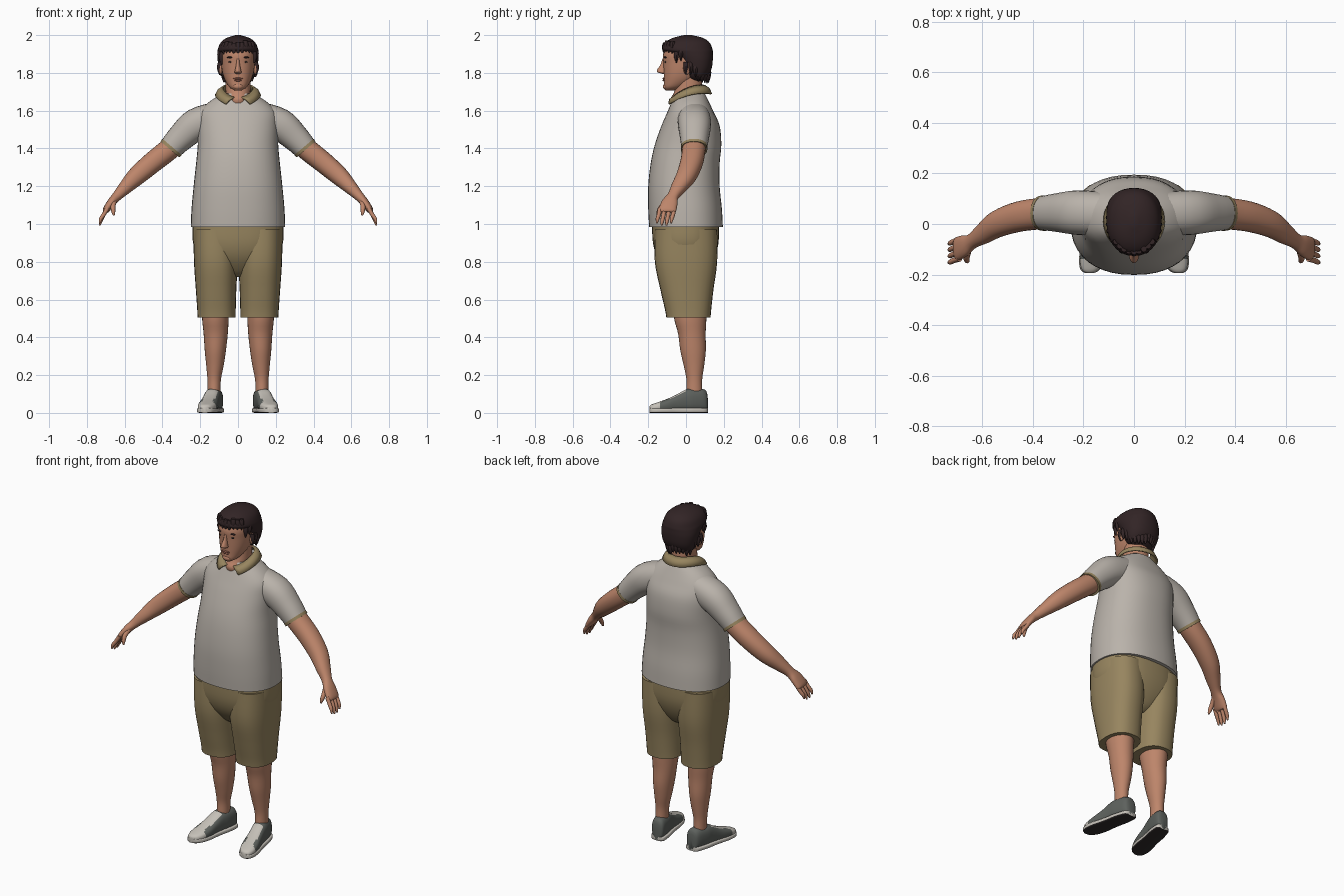
import bpy, bmesh, math, random
from mathutils import Vector

random.seed(4)
if "Cube" in bpy.data.objects:
    bpy.data.objects.remove(bpy.data.objects["Cube"])

X, Y, Z = Vector((1, 0, 0)), Vector((0, 1, 0)), Vector((0, 0, 1))


def material(name, r, g, b):
    m = bpy.data.materials.new(name)
    m.use_nodes = True
    m.diffuse_color = (r, g, b, 1)
    bsdf = m.node_tree.nodes["Principled BSDF"]
    bsdf.inputs["Base Color"].default_value = (r, g, b, 1)
    bsdf.inputs["Roughness"].default_value = 0.8
    return m


SHIRT = material("shirt_grey", .49, .45, .405)
KHAKI = material("khaki", .31, .235, .115)
SKIN = material("skin", .51, .235, .145)
HAIR = material("dark_hair", .032, .018, .019)
SHOE = material("shoe_grey", .11, .12, .11)
WHITE = material("shoe_white", .56, .53, .48)
SOLE = material("sole_dark", .03, .025, .025)
LIPS = material("lips", .36, .14, .095)
parts = []


def finish(bm, name, mats, rule=None):
    bmesh.ops.recalc_face_normals(bm, faces=bm.faces)
    bm.normal_update()
    if rule:
        for f in bm.faces:
            f.material_index = rule(f.calc_center_median(), f.normal)
    me = bpy.data.meshes.new(name)
    bm.to_mesh(me)
    bm.free()
    for m in mats:
        me.materials.append(m)
    ob = bpy.data.objects.new(name, me)
    bpy.context.collection.objects.link(ob)
    parts.append(ob)
    return ob


def smooth_rows(rows, steps):
    """Catmull-Rom interpolation of every value in the rows."""
    out = []
    for i in range(len(rows) - 1):
        a, b, c, d = (rows[max(i - 1, 0)], rows[i], rows[i + 1],
                      rows[min(i + 2, len(rows) - 1)])
        for k in range(steps):
            t = k / steps
            out.append([q + t / 2 * (r - p + t * (2 * p - 5 * q + 4 * r - s
                        + t * (3 * (q - r) + s - p)))
                        for p, q, r, s in zip(a, b, c, d)])
    return out + [list(rows[-1])]


def loft(name, rows, mats, axes=None, side=1, power=2.2, sides=28, steps=4, rule=None):
    """Skin through rounded rings given as x, y, z and two radii."""
    rows = smooth_rows(rows, steps)
    bm = bmesh.new()
    rings = []
    for i, (x, y, z, ru, rv) in enumerate(rows):
        if axes:
            u, v = axes
        else:
            d = Vector(rows[min(i + 1, len(rows) - 1)][:3]) - Vector(rows[max(i - 1, 0)][:3])
            d.normalize()
            u = (Y - d * d.y).normalized()
            v = d.cross(u)
        ring = []
        for k in range(sides):
            a = math.tau * k / sides
            c, s = (math.copysign(abs(w) ** (2 / power), w) for w in (math.cos(a), math.sin(a)))
            p = Vector((x, y, z)) + u * c * max(ru, .001) + v * s * max(rv, .001)
            ring.append(bm.verts.new((p.x * side, p.y, p.z)))
        rings.append(ring)
    for a, b in zip(rings, rings[1:]):
        for k in range(sides):
            n = (k + 1) % sides
            bm.faces.new((a[k], a[n], b[n], b[k]))
    bm.faces.new(rings[0])
    bm.faces.new(rings[-1])
    return finish(bm, name, mats, rule)


def stack(name, levels, mat, **kw):
    """Loft upright levels given as z, front y, back y, half width, x."""
    rows = [(lv[4] if len(lv) > 4 else 0, (lv[1] + lv[2]) / 2, lv[0], lv[3], (lv[2] - lv[1]) / 2)
            for lv in levels]
    return loft(name, rows, [mat], axes=(X, Y), **kw)


def blob(name, loc, size, mat):
    bm = bmesh.new()
    bmesh.ops.create_uvsphere(bm, u_segments=16, v_segments=10, radius=1)
    bmesh.ops.scale(bm, vec=size, verts=bm.verts)
    bmesh.ops.translate(bm, vec=loc, verts=bm.verts)
    return finish(bm, name, [mat])


# Shirt body and shorts seat
stack("shirt_body", [(.985, -.195, .195, .25), (1.08, -.2, .19, .246), (1.2, -.2, .178, .235),
                     (1.32, -.187, .178, .222), (1.42, -.165, .187, .213), (1.52, -.13, .178, .213),
                     (1.59, -.1, .148, .205), (1.645, -.077, .122, .155), (1.69, -.06, .1, .085)],
      SHIRT, sides=40, power=2.3)
stack("shorts_seat", [(1.0, -.18, .175, .24), (.9, -.175, .172, .238), (.82, -.15, .15, .2),
                      (.75, -.1, .11, .1), (.72, -.06, .07, .04)], KHAKI, sides=36, power=2.4)

# Neck, head and face
stack("neck", [(1.6, -.06, .09, .06), (1.655, -.084, .09, .055), (1.69, -.066, .088, .064),
               (1.73, -.055, .085, .066), (1.8, -.05, .085, .066)], SKIN)
stack("head", [(1.708, -.108, -.06, .02), (1.725, -.117, -.01, .046), (1.76, -.117, .05, .068),
               (1.8, -.118, .09, .082), (1.85, -.12, .12, .09), (1.9, -.121, .125, .092),
               (1.95, -.095, .115, .08), (1.985, -.04, .07, .04)], SKIN, sides=32)
stack("nose", [(1.875, -.125, -.1, .008), (1.845, -.135, -.1, .01), (1.815, -.154, -.1, .016),
               (1.803, -.15, -.1, .019), (1.795, -.125, -.1, .012)], SKIN, sides=14, power=2)
blob("upper_lip", (0, -.117, 1.77), (.026, .007, .005), LIPS)
blob("lower_lip", (0, -.116, 1.761), (.022, .008, .006), LIPS)
blob("chin", (0, -.108, 1.728), (.026, .014, .016), SKIN)

# Hair cap with ragged locks along its edge
stack("hair_cap", [(1.755, .02, .08, .05), (1.78, 0, .112, .085), (1.82, -.02, .135, .1),
                   (1.87, -.045, .142, .108), (1.905, -.09, .142, .109), (1.925, -.126, .14, .107),
                   (1.96, -.11, .125, .092), (1.985, -.07, .09, .06), (2.0, -.01, .03, .012)],
      HAIR, sides=36)
for i in range(30):
    a = math.tau * i / 30
    front = math.cos(a)
    edge, r = (1.918, 1) if front > .6 else (1.87, 1) if front > .25 else \
        (1.8, .98) if front > -.4 else (1.77, .86)
    edge += random.uniform(-.012, .012) + (.012 * math.sin(a) if front > .6 else 0)
    x, y = .1 * r * math.sin(a), .012 - .127 * r * front
    loft("hair_lock", [(x * .95, y * .95, edge + .05, .012, .012), (x, y, edge + .02, .013, .015),
                       (x * .99, y * .99, edge - .016, .002, .003)],
         [HAIR], axes=(Y, X), sides=8, steps=2, power=2)

# Folded collar, open at the front
bm = bmesh.new()
grid = []
for i in range(33):
    t = i / 32
    a, b = (math.radians(g + (360 - 2 * g) * t) for g in (12, 33))
    top = Vector((.08 * math.sin(a), .012 - .085 * math.cos(a),
                  1.7 - .033 * math.cos(a) + .02 * math.sin(a) ** 2))
    low = Vector((.118 * math.sin(b), .012 - .122 * math.cos(b),
                  1.655 - .033 * math.cos(b) + .025 * math.sin(b) ** 2))
    mid = (top + low) / 2 + Vector((math.sin(a), -math.cos(a), 1)) * .006
    grid.append([bm.verts.new(p) for p in (top, mid, low)])
for p, q in zip(grid, grid[1:]):
    for k in range(2):
        bm.faces.new((p[k], q[k], q[k + 1], p[k + 1]))
collar = finish(bm, "collar", [KHAKI])
thick = collar.modifiers.new("thickness", "SOLIDIFY")
thick.thickness = .009
thick.offset = 0


def shoe_x(y):
    return .115 + (.11 - y) * .2


def upper_rule(c, n):
    toe = c.y < -.135
    tongue = n.z > .35 and c.y < 0 and abs(abs(c.x) - shoe_x(c.y)) < .03
    return 1 if toe or tongue else 0


# Shoe stations: y, half width, height
SHOE_ROWS = [(.116, .018, .07), (.102, .038, .118), (.04, .046, .125), (0, .045, .12),
             (-.05, .046, .093), (-.1, .05, .07), (-.15, .046, .052), (-.183, .031, .04),
             (-.194, .012, .03)]

for side, word in ((1, "left_"), (-1, "right_")):
    # Face details
    blob(word + "eye", (side * .036, -.108, 1.858), (.014, .006, .005), SOLE)
    blob(word + "brow", (side * .037, -.109, 1.882), (.022, .009, .005), HAIR)
    blob(word + "ear", (side * .092, .005, 1.825), (.012, .02, .034), SKIN)

    # Sleeve and cuff
    loft(word + "sleeve", [(.1, .04, 1.57, .085, .08), (.22, .045, 1.527, .088, .086),
                           (.3, .045, 1.46, .077, .074), (.355, .043, 1.402, .068, .064)],
         [SHIRT], side=side)
    loft(word + "cuff", [(.349, .043, 1.408, .07, .067), (.36, .043, 1.395, .07, .066)],
         [KHAKI], side=side, steps=1)

    # Arm running into the palm
    loft(word + "arm", [(.3, .045, 1.46, .06, .058), (.36, .042, 1.4, .062, .058),
                        (.45, .03, 1.328, .06, .056), (.535, .002, 1.255, .053, .05),
                        (.595, -.038, 1.195, .041, .037), (.64, -.068, 1.148, .03, .026),
                        (.67, -.085, 1.115, .042, .022), (.698, -.098, 1.075, .046, .018),
                        (.705, -.1, 1.062, .036, .01)], [SKIN], side=side)
    for k in range(4):
        y, drop = -.062 - .025 * k, (.012, 0, 0, .012)[k]
        loft(word + "finger", [(.69, y, 1.085, .012, .012), (.712, y - .007, 1.048, .011, .011),
                               (.727, y - .014, 1.015 + drop, .01, .01),
                               (.732, y - .017, .992 + drop, .004, .004)],
             [SKIN], side=side, sides=10, steps=2, power=2)
    loft(word + "thumb", [(.655, -.1, 1.12, .016, .014), (.662, -.13, 1.092, .013, .013),
                          (.66, -.145, 1.065, .011, .011), (.657, -.15, 1.045, .004, .004)],
         [SKIN], side=side, sides=10, steps=2, power=2)

    # Shorts leg and bare leg
    stack(word + "shorts_leg", [(.97, -.165, .165, .114, .122), (.8, -.165, .165, .115, .118),
                                (.65, -.135, .145, .107, .116), (.55, -.112, .134, .102, .114),
                                (.505, -.104, .13, .101, .113)], KHAKI, side=side, power=2.4)
    stack(word + "leg", [(.6, -.07, .11, .07, .12), (.5, -.063, .108, .07, .12),
                         (.42, -.042, .104, .064, .118), (.33, -.03, .105, .056, .12),
                         (.25, -.012, .096, .046, .122), (.18, .002, .086, .036, .126),
                         (.12, .002, .086, .034, .127), (.07, .002, .086, .034, .127)],
          SKIN, side=side, power=2)

    # Shoe upper with pale toe and tongue, and two-tone sole
    loft(word + "shoe", [(shoe_x(y), y, h / 2 + .004, w, h / 2) for y, w, h in SHOE_ROWS],
         [SHOE, WHITE], axes=(X, Z), side=side, power=2.6, rule=upper_rule)
    loft(word + "sole", [(shoe_x(y), y, .013, w + .005, .013) for y, w, h in SHOE_ROWS],
         [WHITE, SOLE], axes=(X, Z), side=side, power=5,
         rule=lambda c, n: 1 if c.z < .008 else 0)

# Smooth shading with sharp hems
for ob in bpy.context.selected_objects:
    ob.select_set(False)
for ob in parts:
    ob.select_set(True)
bpy.context.view_layer.objects.active = parts[0]
bpy.ops.object.shade_smooth_by_angle(angle=math.radians(45))
